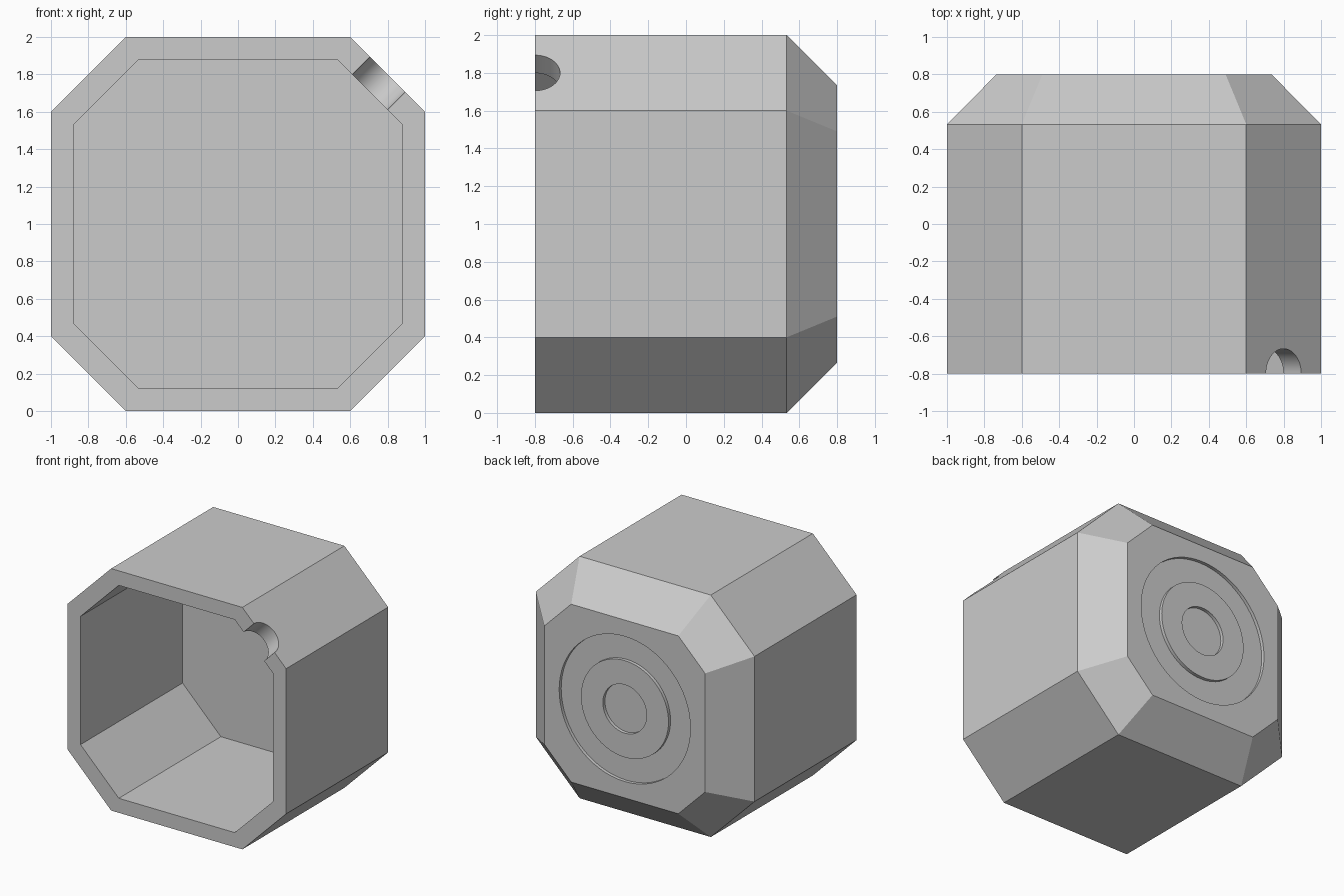
import bpy
import bmesh
import math
from mathutils import Matrix, Vector

cube = bpy.data.objects.get("Cube")
if cube:
    bpy.data.objects.remove(cube, do_unlink=True)

grey = bpy.data.materials.new("light_grey")
grey.use_nodes = True
colour = (0.6, 0.6, 0.6, 1)
grey.diffuse_color = colour
grey.node_tree.nodes["Principled BSDF"].inputs["Base Color"].default_value = colour

FRONT, BACK, SHOULDER = -0.8, 0.8, 0.533
GROOVE_DEPTH = 0.027


def make_object(name, bm):
    bmesh.ops.recalc_face_normals(bm, faces=bm.faces)
    mesh = bpy.data.meshes.new(name)
    bm.to_mesh(mesh)
    bm.free()
    mesh.materials.append(grey)
    obj = bpy.data.objects.new(name, mesh)
    bpy.context.collection.objects.link(obj)
    return obj


def octagon(bm, half, flat, y):
    """Ring of eight vertices centred on z = 1, facing along y."""
    quarter = [(half, -flat), (half, flat)]
    points = []
    for _ in range(4):
        points += quarter
        quarter = [(-z, x) for x, z in quarter]
    return [bm.verts.new((x, y, 1 + z)) for x, z in points]


def bridge(bm, a, b):
    n = len(a)
    for i in range(n):
        bm.faces.new((a[i], a[(i + 1) % n], b[(i + 1) % n], b[i]))


def cylinder(name, radius, depth, matrix):
    bm = bmesh.new()
    bmesh.ops.create_cone(bm, cap_ends=True, segments=64, radius1=radius,
                          radius2=radius, depth=depth, matrix=matrix)
    return make_object(name, bm)


def cut(target, cutter):
    """Cut one object out of another, then discard the cutter."""
    cutter.hide_render = True
    mod = target.modifiers.new("cut", 'BOOLEAN')
    mod.operation = 'DIFFERENCE'
    mod.solver = 'EXACT'
    mod.object = cutter
    bpy.context.view_layer.objects.active = target
    bpy.ops.object.modifier_apply(modifier=mod.name)
    bpy.data.objects.remove(cutter, do_unlink=True)


# Octagonal shell: open front, hollow inside, tapered solid back
bm = bmesh.new()
rings = [octagon(bm, half, flat, y) for half, flat, y in (
    (0.88, 0.53, SHOULDER), (0.88, 0.53, FRONT),
    (1, 0.6, FRONT), (1, 0.6, SHOULDER), (0.735, 0.49, BACK))]
for a, b in zip(rings, rings[1:]):
    bridge(bm, a, b)
bm.faces.new(rings[0])
bm.faces.new(rings[-1])
housing = make_object("housing", bm)

# Half-round notch through the upper chamfer of the front rim
diagonal = Vector((1, 0, 1)).to_track_quat('Z', 'Y').to_matrix().to_4x4()
cut(housing, cylinder("notch_cutter", 0.133, 0.6,
                      Matrix.Translation((0.8, FRONT, 1.8)) @ diagonal))

# Ring-shaped groove in the back, around a raised ring
bm = bmesh.new()
loops = []
for radius, y in ((0.6, BACK - GROOVE_DEPTH), (0.6, BACK + 0.1),
                  (0.4, BACK + 0.1), (0.4, BACK - GROOVE_DEPTH)):
    turn = [math.tau * i / 64 for i in range(64)]
    loops.append([bm.verts.new((radius * math.cos(t), y, 1 + radius * math.sin(t)))
                  for t in turn])
for i in range(4):
    bridge(bm, loops[i], loops[(i + 1) % 4])
cut(housing, make_object("groove_cutter", bm))

# Round recess in the centre of the back
along_y = Matrix.Rotation(math.pi / 2, 4, 'X')
cut(housing, cylinder("recess_cutter", 0.2, 2 * GROOVE_DEPTH,
                      Matrix.Translation((0, BACK, 1)) @ along_y))

# Smooth the round cuts, keep the flat faces crisp
bpy.ops.object.select_all(action='DESELECT')
housing.select_set(True)
bpy.context.view_layer.objects.active = housing
bpy.ops.object.shade_smooth_by_angle(angle=math.radians(20))
